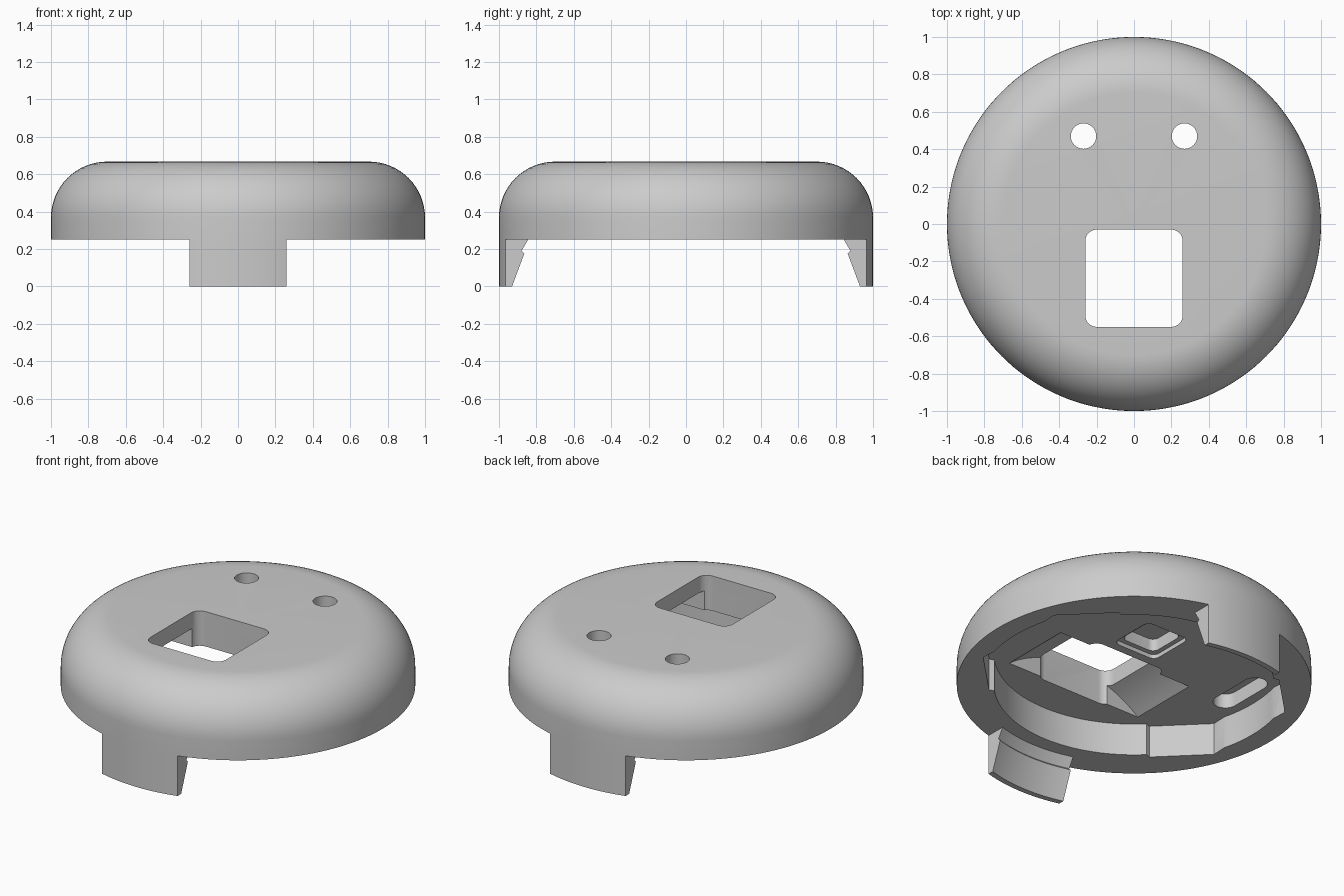
import bpy, bmesh, math

if "Cube" in bpy.data.objects:
    bpy.data.objects.remove(bpy.data.objects["Cube"])

RIM, CEIL, TOP = 0.25, 0.45, 0.667

grey = bpy.data.materials.new("light_grey")
grey.diffuse_color = (0.6, 0.6, 0.6, 1)
grey.use_nodes = True
grey.node_tree.nodes["Principled BSDF"].inputs["Base Color"].default_value = grey.diffuse_color


def make(name, bm):
    bmesh.ops.recalc_face_normals(bm, faces=bm.faces)
    me = bpy.data.meshes.new(name)
    bm.to_mesh(me)
    bm.free()
    ob = bpy.data.objects.new(name, me)
    bpy.context.collection.objects.link(ob)
    me.materials.append(grey)
    return ob


def prism(name, pts, direction):
    """Closed outline of 3D points, extruded along a direction."""
    bm = bmesh.new()
    face = bm.faces.new([bm.verts.new(p) for p in pts])
    new = bmesh.ops.extrude_face_region(bm, geom=[face])["geom"]
    verts = [v for v in new if isinstance(v, bmesh.types.BMVert)]
    bmesh.ops.translate(bm, verts=verts, vec=direction)
    return make(name, bm)


def upright(name, outline, z0, z1):
    return prism(name, [(x, y, z0) for x, y in outline], (0, 0, z1 - z0))


def rounded(cx, cy, hx, hy, r, n=8):
    """Rounded rectangle outline; also gives circles and slots."""
    pts = []
    for q, (sx, sy) in enumerate([(1, 1), (-1, 1), (-1, -1), (1, -1)]):
        for i in range(n + 1):
            t = math.pi / 2 * (q + i / n)
            p = (cx + sx * (hx - r) + r * math.cos(t), cy + sy * (hy - r) + r * math.sin(t))
            if not pts or math.dist(p, pts[-1]) > 1e-5:
                pts.append(p)
    if math.dist(pts[0], pts[-1]) < 1e-5:
        pts.pop()
    return pts


def arc(r, a0, a1, n):
    return [(r * math.cos(a0 + (a1 - a0) * i / n), r * math.sin(a0 + (a1 - a0) * i / n))
            for i in range(n + 1)]


# Domed cap with a hooked skirt, turned from one profile
profile = [(0, TOP)] + [(0.7 + 0.3 * math.sin(t), TOP - 0.3 + 0.3 * math.cos(t))
                        for t in [math.pi / 2 * i / 16 for i in range(17)]]
profile += [(1, RIM), (1, 0), (0.966, 0), (0.903, 0.175), (0.917, 0.19), (0.883, RIM), (0, RIM)]
bm = bmesh.new()
vs = [bm.verts.new((r, 0, z)) for r, z in profile]
es = [bm.edges.new(e) for e in zip(vs, vs[1:])]
bmesh.ops.spin(bm, geom=vs + es, cent=(0, 0, 0), axis=(0, 0, 1), angle=2 * math.pi, steps=144)
bmesh.ops.remove_doubles(bm, verts=bm.verts, dist=1e-4)
cap = make("domed_cap", bm)

cutters = []

# Skirt removed beside the two snap tabs
for s in (-1, 1):
    cutters.append(upright("skirt_cutter", rounded(s * 0.76, 0, 0.5, 1.2, 0.001, 1), -0.1, RIM))

# Underside cavity: one quarter outline mirrored to all four
quarter = arc(0.873, 0, 0.25, 6) + [(0.85, 0.31), (0.59, 0.568)]
quarter += arc(0.79, 0.785, math.pi / 2, 16)
half = quarter + [(-x, y) for x, y in reversed(quarter[:-1])]
outline = half + [(x, -y) for x, y in reversed(half[1:-1])]
cutters.append(upright("cavity_cutter", outline, RIM - 0.1, CEIL))

# Window, with a curved relief beneath it
cutters.append(upright("window_cutter", rounded(0, -0.29, 0.26, 0.26, 0.06), 0.2, 0.9))
relief = [(0.78 * math.sin(t), -0.53, -0.17 + 0.78 * math.cos(t))
          for t in [-0.664 + 1.328 * i / 24 for i in range(25)]]
relief += [(0.48, -0.53, 0.4), (-0.48, -0.53, 0.4)]
cutters.append(prism("relief_cutter", relief, (0, 0.45, 0)))

# Two round through holes and two blind side slots
for s in (-1, 1):
    cutters.append(upright("hole_cutter", rounded(s * 0.27, 0.47, 0.068, 0.068, 0.068), 0.2, 0.9))
    cutters.append(upright("slot_cutter", rounded(s * 0.74, 0.05, 0.07, 0.2, 0.07), 0.4, CEIL + 0.09))

# Stepped square pocket in the ceiling
cutters.append(upright("pocket_step_cutter", rounded(0.02, 0.175, 0.15, 0.15, 0.04), 0.4, CEIL + 0.025))
cutters.append(upright("pocket_cutter", rounded(0.02, 0.175, 0.12, 0.12, 0.04), 0.4, CEIL + 0.1))

for c in cutters:
    mod = cap.modifiers.new(c.name, "BOOLEAN")
    mod.operation, mod.solver, mod.object = "DIFFERENCE", "EXACT", c

# Bake the cuts and drop the cutters
dg = bpy.context.evaluated_depsgraph_get()
baked = bpy.data.meshes.new_from_object(cap.evaluated_get(dg))
cap.modifiers.clear()
cap.data = baked
for c in cutters:
    bpy.data.objects.remove(c)

bpy.context.view_layer.objects.active = cap
cap.select_set(True)
bpy.ops.object.shade_smooth_by_angle(angle=math.radians(30))
